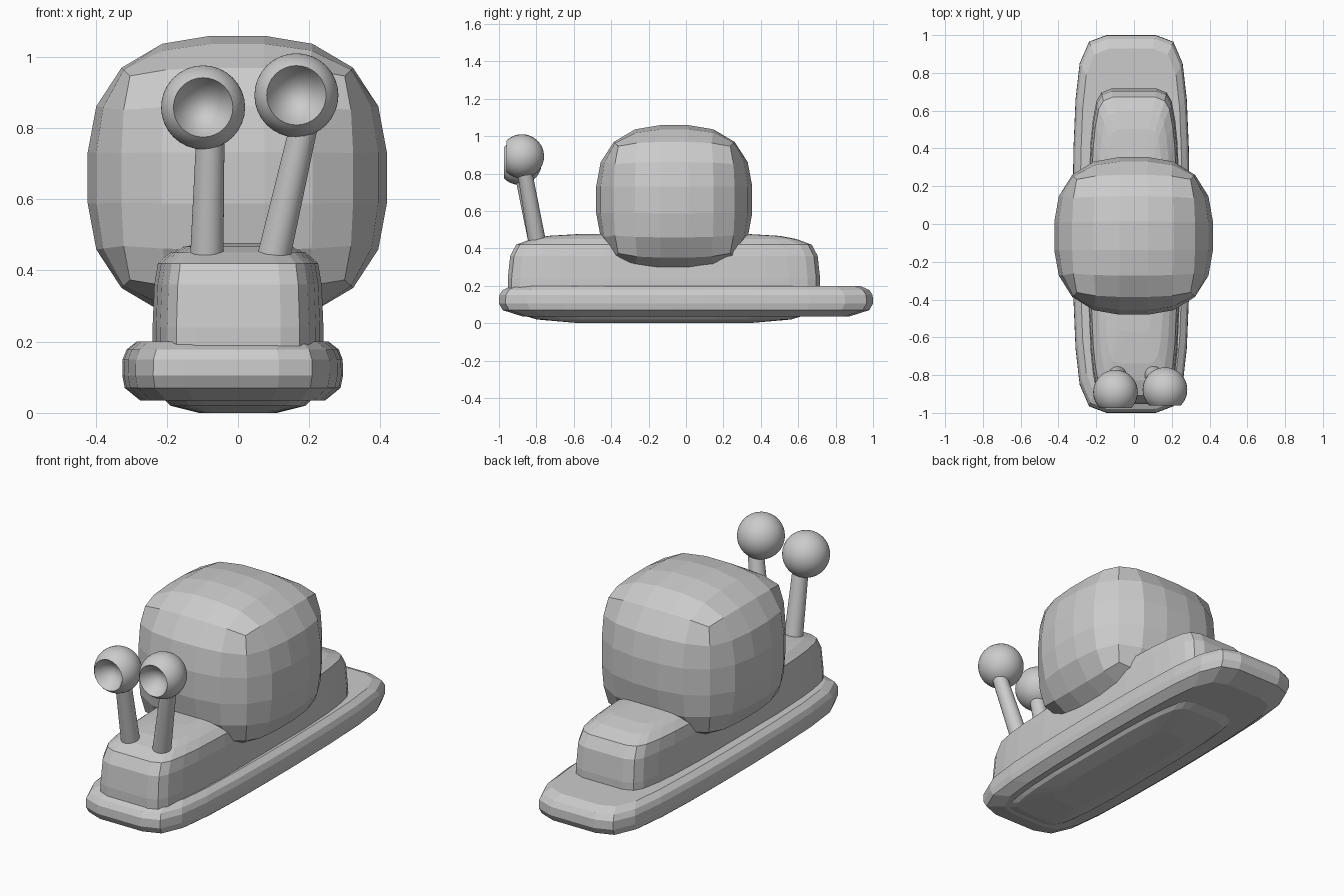
import bpy, bmesh, math
from mathutils import Vector, Matrix

if "Cube" in bpy.data.objects:
    bpy.data.objects.remove(bpy.data.objects["Cube"])


def finish(bm, name, smooth=False):
    bmesh.ops.recalc_face_normals(bm, faces=bm.faces)
    mesh = bpy.data.meshes.new(name)
    bm.to_mesh(mesh)
    bm.free()
    ob = bpy.data.objects.new(name, mesh)
    bpy.context.collection.objects.link(ob)
    if smooth:
        bpy.ops.object.select_all(action='DESELECT')
        ob.select_set(True)
        bpy.context.view_layer.objects.active = ob
        bpy.ops.object.shade_smooth_by_angle(angle=math.radians(35))
    return ob


def slab(name, quarter, rings, cx, cy):
    """Stack a mirrored quarter outline at several (half x, half y, z) levels."""
    q, r = quarter, quarter[::-1]
    outline = (q + [(-x, y) for x, y in r] +
               [(-x, -y) for x, y in q] + [(x, -y) for x, y in r])
    bm = bmesh.new()
    loops = [[bm.verts.new((cx + x * hx, cy + y * hy, z)) for x, y in outline]
             for hx, hy, z in rings]
    n = len(outline)
    for a, b in zip(loops, loops[1:]):
        for i in range(n):
            j = (i + 1) % n
            bm.faces.new((a[i], a[j], b[j], b[i]))
    bm.faces.new(loops[0][::-1])
    bm.faces.new(loops[-1])
    return finish(bm, name)


# Flat foot
slab("foot",
     [(1, .1), (.985, .4), (.95, .66), (.88, .85), (.72, .965), (.42, 1)],
     [(.26, .87, .035), (.303, .98, .07), (.31, 1, .105), (.309, .998, .15),
      (.298, .98, .178), (.27, .93, .2)], -.015, 0)

# Rounded body, pushing slightly through the foot
slab("body",
     [(1, .15), (1, .4), (.96, .66), (.91, .8), (.83, .92), (.72, .975), (.5, 1), (.17, 1)],
     [(.11, .45, 0), (.19, .68, .02), (.22, .78, .05), (.24, .835, .1),
      (.24, .835, .24), (.235, .822, .36), (.225, .79, .42), (.19, .71, .45),
      (.155, .62, .467), (.10, .45, .477)], 0, -.118)

# Faceted shell: gridded cube puffed towards a ball
bm = bmesh.new()
bmesh.ops.create_cube(bm, size=2)
bmesh.ops.subdivide_edges(bm, edges=bm.edges[:], cuts=4, use_grid_fill=True)


def puff(u, v, w):
    a, b = abs(v) ** 2.6, abs(w) ** 2.6
    return u * (1 - (.07 + .16 * abs(u)) * (a + b - .75 * a * b))


for v in bm.verts:
    x, y, z = v.co
    v.co = (-.002 + .423 * puff(x, y, z), -.063 + .42 * puff(y, z, x),
            .66 + .402 * puff(z, x, y))
finish(bm, "shell")


# Eye stalks and cupped eyes
def eye_and_stalk(side, base, centre):
    base, centre = Vector(base), Vector(centre)
    d = centre - base
    bm = bmesh.new()
    bmesh.ops.create_cone(
        bm, cap_ends=True, segments=32, radius1=.047, radius2=.04, depth=d.length * .8,
        matrix=Matrix.Translation(base + d * .4) @ d.to_track_quat('Z', 'Y').to_matrix().to_4x4())
    finish(bm, side + "_eye_stalk", True)

    bm = bmesh.new()
    radius = .118
    bmesh.ops.create_uvsphere(bm, u_segments=32, v_segments=32, radius=radius,
                              matrix=Matrix.Rotation(math.pi / 2, 4, 'X'))
    cut = -radius * math.cos(math.pi / 4)
    for v in bm.verts:
        if v.co.y < cut:            # fold the front cap inwards as a cup
            v.co.y = cut + 2 * (cut - v.co.y)
        v.co += centre
    finish(bm, side + "_eye", True)


eye_and_stalk("left", (-.088, -.795, .43), (-.098, -.89, .858))
eye_and_stalk("right", (.098, -.795, .43), (.164, -.877, .892))
for ob in bpy.data.objects:          # stalk tips lean a touch towards their outer view line
    if ob.name == "right_eye_stalk":
        for v in ob.data.vertices:
            v.co.x += .03 * max(0, v.co.z - .43) / .34
    elif ob.name == "left_eye_stalk":
        for v in ob.data.vertices:
            v.co.x += .018 * max(0, v.co.z - .43) / .34
